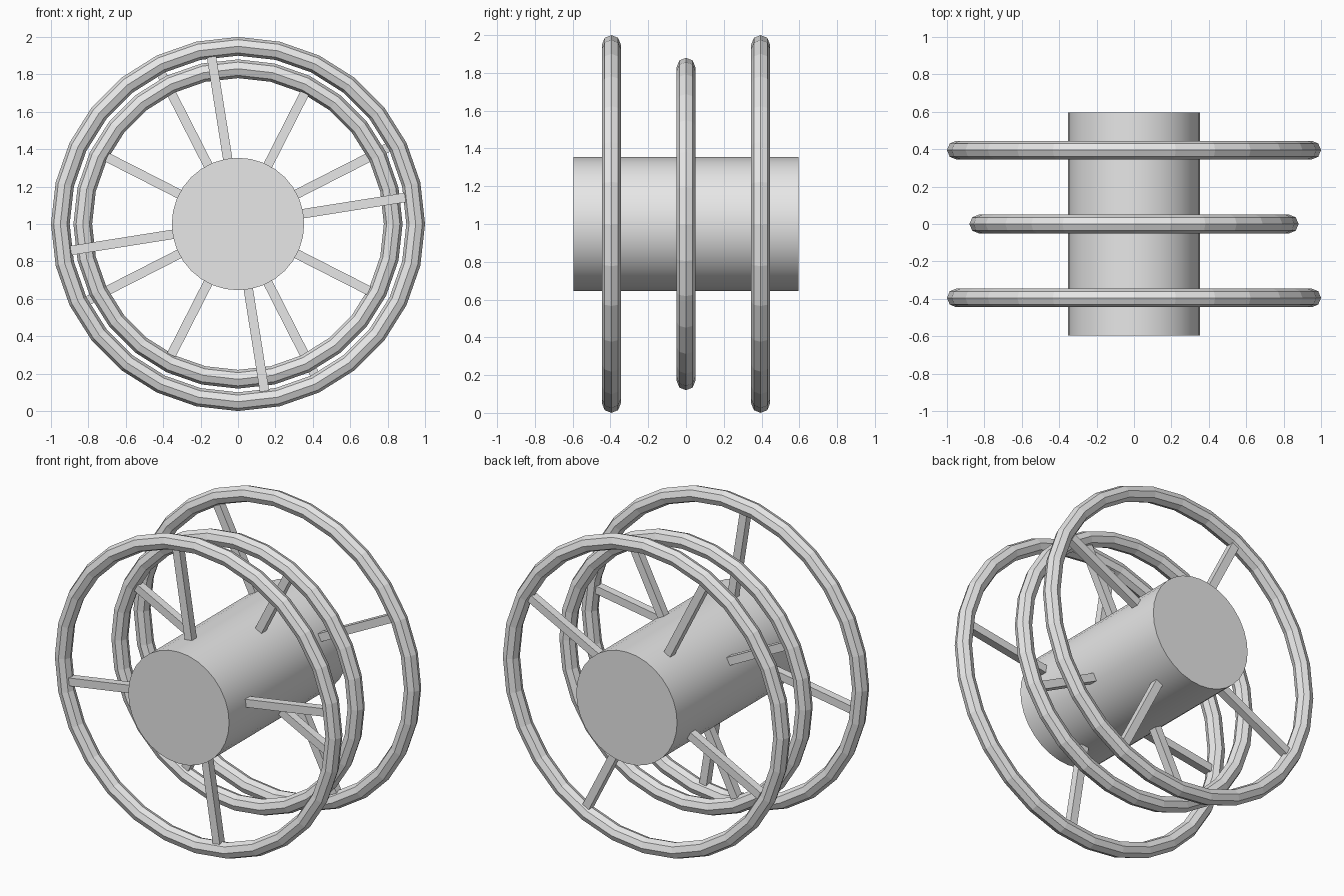
import bpy
from math import radians, sin, cos, pi

if "Cube" in bpy.data.objects:
    bpy.data.objects.remove(bpy.data.objects["Cube"], do_unlink=True)

# Single plain grey material
grey = bpy.data.materials.new("plain grey")
grey.use_nodes = True
colour = (0.8, 0.8, 0.8, 1.0)
grey.diffuse_color = colour
grey.node_tree.nodes["Principled BSDF"].inputs["Base Color"].default_value = colour

HUB_Z = 1.0
TUBE = 0.05
SPOKE_WIDTH = 0.05


def finish(name):
    obj = bpy.context.object
    obj.name = name
    obj.data.materials.append(grey)
    return obj


def add_wheel(name, y, outer, first_angle):
    # Faceted rim
    bpy.ops.mesh.primitive_torus_add(
        major_segments=28, minor_segments=8,
        major_radius=outer - TUBE, minor_radius=TUBE,
        location=(0, y, HUB_Z), rotation=(pi / 2, 0, 0))
    finish(name + "_rim")
    bpy.ops.object.shade_flat()

    # Four square spokes from inside the drum to the inner edge of the rim
    start, end = 0.3, outer - 2 * TUBE + 0.005
    middle = (start + end) / 2
    for i in range(4):
        angle = radians(first_angle + 90 * i)
        bpy.ops.mesh.primitive_cube_add(
            size=1, location=(middle * cos(angle), y, HUB_Z + middle * sin(angle)),
            rotation=(0, -angle, 0))
        spoke = finish(f"{name}_spoke_{i + 1}")
        spoke.scale = (end - start, SPOKE_WIDTH, SPOKE_WIDTH)


# Central drum with smooth side and flat caps
bpy.ops.mesh.primitive_cylinder_add(
    vertices=32, radius=0.354, depth=1.19,
    location=(0, 0, HUB_Z), rotation=(pi / 2, 0, 0))
finish("drum")
bpy.ops.object.shade_smooth_by_angle(angle=radians(30))

# Three wheels, each turned relative to the next
add_wheel("front_wheel", -0.395, 1.0, 9)
add_wheel("middle_wheel", 0, 0.88, 63)
add_wheel("back_wheel", 0.395, 1.0, 27)
